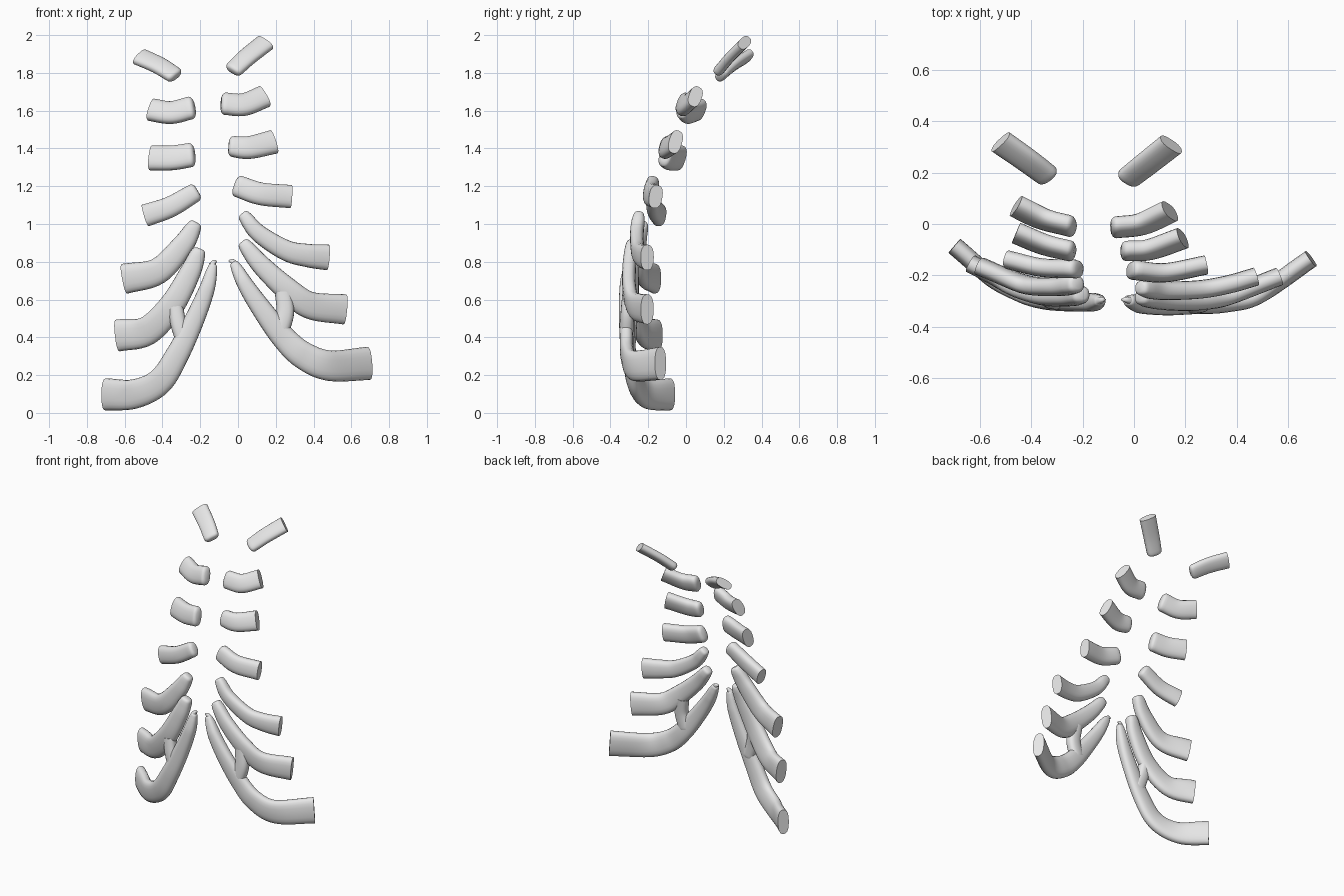
import bpy
import bmesh
import math
from mathutils import Vector

default_cube = bpy.data.objects.get("Cube")
if default_cube:
    bpy.data.objects.remove(default_cube, do_unlink=True)

bone = bpy.data.materials.new("pale grey")
bone.use_nodes = True
bone.diffuse_color = (.8, .8, .8, 1)
bone.node_tree.nodes["Principled BSDF"].inputs["Base Color"].default_value = bone.diffuse_color

SIDES = 20
STEPS = 7


def spline(points):
    """Smooth path through the given points."""
    pts = [Vector(p) for p in points]
    pts = [2 * pts[0] - pts[1]] + pts + [2 * pts[-1] - pts[-2]]
    path = []
    for a, b, c, d in zip(pts, pts[1:], pts[2:], pts[3:]):
        for step in range(STEPS):
            t = step / STEPS
            path.append(b + (c - a) * t / 2
                        + (a - 2.5 * b + 2 * c - d / 2) * t ** 2
                        + (3 * b - a - 3 * c + d) * t ** 3 / 2)
    path.append(pts[-2])
    return path


def soft(value, power=.8):
    """Squares off a circle coordinate a little."""
    return math.copysign(abs(value) ** power, value)


def cartilage(name, points, inner, outer, tilt=0, depth=.036, tip=.02):
    """Flattened bar from a rounded inner end to a flat cut outer end."""
    path = spline(points)
    last = len(path) - 1
    sections = []
    for i, centre in enumerate(path):
        along = (path[min(i + 1, last)] - path[max(i - 1, 0)]).normalized()
        half = inner + (outer - inner) * (i / last) ** .7
        thick = min(depth, half * .9)
        if i == 0:
            for back, scale in ((1, .55), (.75, .8), (.4, .94)):
                sections.append((centre - along * tip * back, along, half * scale, thick * scale))
        sections.append((centre, along, half, thick))

    bm = bmesh.new()
    rings = []
    for centre, along, half, thick in sections:
        front = Vector((0, -1, tilt))
        front = (front - along * front.dot(along)).normalized()
        across = front.cross(along)
        ring = []
        for k in range(SIDES):
            angle = math.tau * k / SIDES
            ring.append(bm.verts.new(centre + across * half * soft(math.cos(angle))
                                     + front * thick * soft(math.sin(angle))))
        rings.append(ring)
    for low, high in zip(rings, rings[1:]):
        for k in range(SIDES):
            n = (k + 1) % SIDES
            bm.faces.new((low[k], low[n], high[n], high[k]))
    bm.faces.new(rings[0])
    bm.faces.new(rings[-1])
    bmesh.ops.recalc_face_normals(bm, faces=bm.faces)
    mesh = bpy.data.meshes.new(name)
    bm.to_mesh(mesh)
    bm.free()
    mesh.materials.append(bone)
    obj = bpy.data.objects.new(name, mesh)
    bpy.context.collection.objects.link(obj)
    bpy.ops.object.select_all(action="DESELECT")
    obj.select_set(True)
    bpy.context.view_layer.objects.active = obj
    bpy.ops.object.shade_smooth_by_angle(angle=math.radians(50))


# Top pair, leaning back
cartilage("left_cartilage_first", [(-.02, .18, 1.82), (.05, .235, 1.885), (.145, .31, 1.96)],
          .05, .056, tilt=1, depth=.028)
cartilage("right_cartilage_first", [(-.34, .19, 1.79), (-.42, .25, 1.84), (-.52, .32, 1.885)],
          .05, .056, tilt=1, depth=.028)

# Short upper bars
cartilage("left_cartilage_second", [(-.07, -.013, 1.637), (.03, 0, 1.632), (.14, .05, 1.675)],
          .06, .062, tilt=.4)
cartilage("right_cartilage_second", [(-.25, -.008, 1.615), (-.355, .02, 1.59), (-.46, .07, 1.605)],
          .062, .062, tilt=.4)
cartilage("left_cartilage_third", [(-.03, -.105, 1.41), (.06, -.1, 1.405), (.19, -.055, 1.435)],
          .055, .065, tilt=.3)
cartilage("right_cartilage_third", [(-.25, -.105, 1.365), (-.35, -.08, 1.35), (-.46, -.035, 1.35)],
          .065, .068, tilt=.3)
cartilage("left_cartilage_fourth", [(0, -.18, 1.2), (.12, -.19, 1.16), (.28, -.16, 1.145)],
          .058, .062, tilt=.15)
cartilage("right_cartilage_fourth", [(-.23, -.175, 1.165), (-.36, -.17, 1.09), (-.49, -.14, 1.045)],
          .05, .06, tilt=.15)

# Long sweeping lower bars
cartilage("left_cartilage_fifth", [(.035, -.25, 1.04), (.11, -.26, .95), (.255, -.255, .86),
                                   (.37, -.235, .833), (.475, -.205, .823)], .033, .068)
cartilage("right_cartilage_fifth", [(-.23, -.235, .99), (-.295, -.245, .885), (-.425, -.235, .75),
                                    (-.6, -.165, .71)], .038, .08)
cartilage("left_cartilage_sixth", [(.035, -.285, .89), (.125, -.3, .78), (.26, -.3, .655),
                                   (.38, -.275, .57), (.565, -.205, .548)], .035, .08)
cartilage("right_cartilage_sixth", [(-.21, -.275, .85), (-.255, -.285, .74), (-.35, -.28, .57),
                                    (-.48, -.235, .435), (-.635, -.155, .41)], .038, .085)
cartilage("left_cartilage_seventh", [(-.015, -.3, .78), (.045, -.315, .67), (.135, -.32, .537),
                                     (.24, -.315, .4), (.345, -.31, .305), (.485, -.275, .25),
                                     (.69, -.135, .262)], .026, .088)
cartilage("right_cartilage_seventh", [(-.135, -.3, .77), (-.165, -.305, .655), (-.23, -.305, .495),
                                      (-.32, -.3, .31), (-.415, -.275, .165), (-.55, -.21, .1),
                                      (-.7, -.085, .098)], .024, .085)

# Bridges joining the two lowest bars, and the fine tips
cartilage("left_bridge", [(.22, -.315, .43), (.25, -.31, .53), (.24, -.3, .64)], .05, .045)
cartilage("right_bridge", [(-.285, -.3, .38), (-.315, -.295, .47), (-.33, -.285, .56)], .045, .04)
cartilage("left_tip", [(-.048, -.295, .804), (-.03, -.295, .802), (-.012, -.3, .785)],
          .004, .018, tip=.003)
cartilage("right_tip", [(-.113, -.295, .8), (-.125, -.295, .798), (-.138, -.3, .78)],
          .004, .018, tip=.003)
